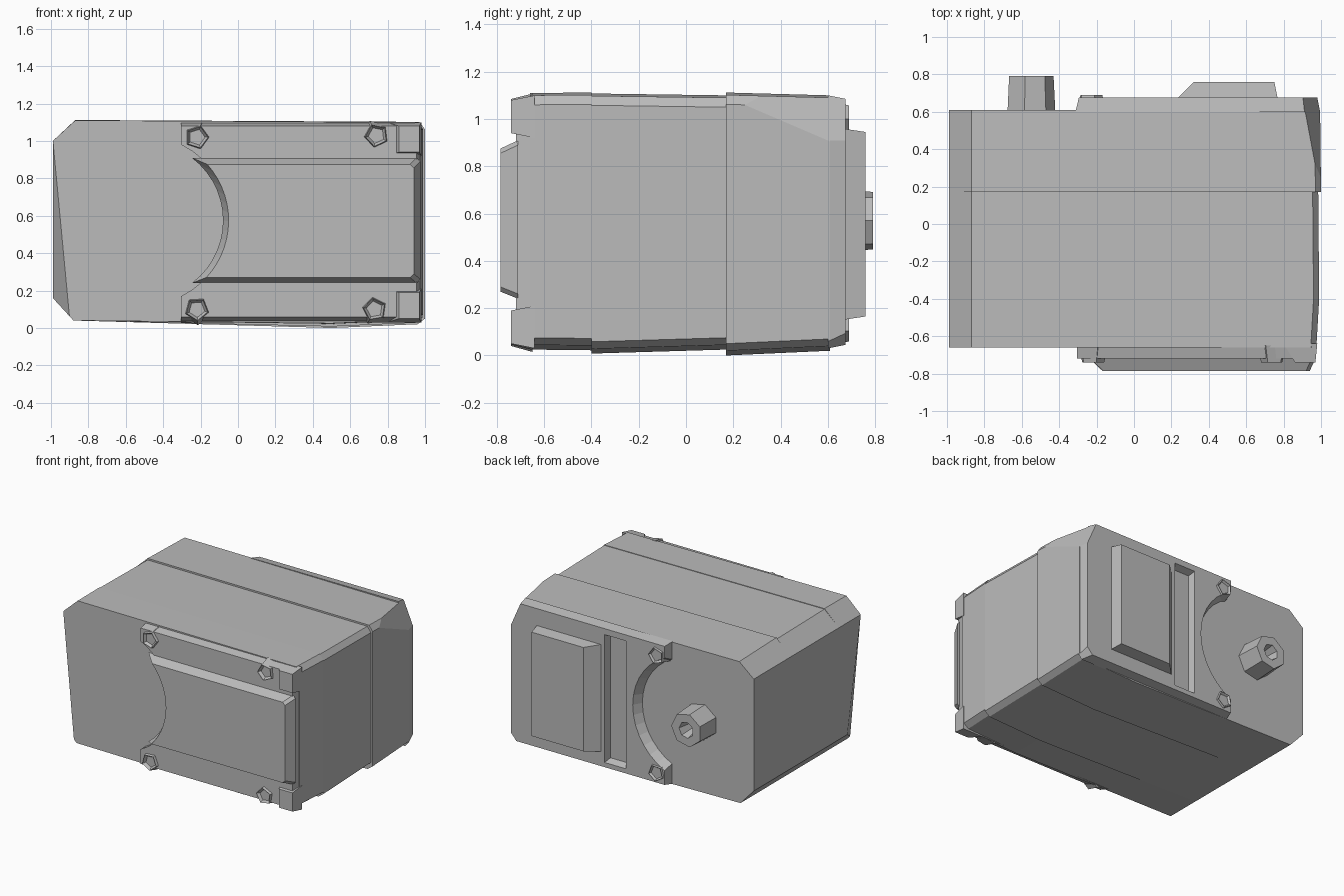
import bpy, bmesh, math
from mathutils import Vector

cube = bpy.data.objects.get("Cube")
if cube:
    bpy.data.objects.remove(cube, do_unlink=True)

GREY = (0.5, 0.5, 0.5, 1)
mat = bpy.data.materials.new("plain_grey")
mat.use_nodes = True
mat.diffuse_color = GREY
mat.node_tree.nodes["Principled BSDF"].inputs["Base Color"].default_value = GREY


def loft(name, rings, cuts=()):
    """Skin matching (x, z) outlines placed at successive y; cuts are (point, normal) planes."""
    bm = bmesh.new()
    loops = [[bm.verts.new((x, y, z)) for x, z in pts] for y, pts in rings]
    for a, b in zip(loops, loops[1:]):
        for i in range(len(a)):
            j = (i + 1) % len(a)
            bm.faces.new((a[i], a[j], b[j], b[i]))
    bm.faces.new(loops[0])
    bm.faces.new(loops[-1])
    for point, normal in cuts:
        res = bmesh.ops.bisect_plane(bm, geom=bm.verts[:] + bm.edges[:] + bm.faces[:],
                                     plane_co=point, plane_no=normal, clear_outer=True)
        edges = [e for e in res["geom_cut"] if isinstance(e, bmesh.types.BMEdge)]
        if edges:
            bmesh.ops.edgeloop_fill(bm, edges=edges)
    bmesh.ops.recalc_face_normals(bm, faces=bm.faces[:])
    mesh = bpy.data.meshes.new(name)
    bm.to_mesh(mesh)
    bm.free()
    mesh.materials.append(mat)
    obj = bpy.data.objects.new(name, mesh)
    bpy.context.collection.objects.link(obj)
    return obj


def plane(a, b, c, outward):
    """Cutting plane through three points, removing the outward side."""
    a, b, c = Vector(a), Vector(b), Vector(c)
    n = (b - a).cross(c - a).normalized()
    return a, n if n.dot(Vector(outward)) > 0 else -n


def rect(x0, x1, z0, z1):
    return [(x0, z0), (x1, z0), (x1, z1), (x0, z1)]


def ngon(x, z, r, n, turn=0.0):
    return [(x + r * math.cos(turn + math.tau * i / n),
             z + r * math.sin(turn + math.tau * i / n)) for i in range(n)]


def body_outline(right, low, high):
    return [(-0.99, 0.16), (-0.88, 0.04), (0.5, low), (right - 0.04, low + 0.02),
            (right, low + 0.05), (right, high - 0.05), (right - 0.03, high - 0.01),
            (-0.87, high), (-0.99, 1.0)]


def arc_outline(z0, z1, right, radius, steps=14, chip=0.0):
    """Plate outline whose left edge is a bite out of a circle."""
    cx, cz = -0.5, 0.575
    a0, a1 = [math.asin(max(-0.9, min(0.9, (z - cz) / radius))) for z in (z0, z1)]
    arc = [(cx + radius * math.cos(a1 + (a0 - a1) * i / steps),
            cz + radius * math.sin(a1 + (a0 - a1) * i / steps)) for i in range(steps + 1)]
    return [(arc[0][0], z1)] + arc + [(arc[-1][0], z0), (right - chip, z0),
                                      (right, z0 + chip), (right, z1 - chip), (right - chip, z1)]


# chipped rear upper corner, shared by the rear block and rear plate
rear_chip = plane((0.9, 0.68, 1.09), (1.0, 0.2, 1.08), (1.0, 0.64, 0.88), (1, 1, 1))
rear_low_chip = plane((0.92, 0.68, 0.03), (1.0, 0.55, 0.03), (1.0, 0.68, 0.12), (1, 1, -1))

# three body blocks, each slightly tapered
loft("front_block", [(-0.66, body_outline(0.975, 0.025, 1.11)),
                     (-0.40, body_outline(0.99, 0.022, 1.112))],
     [plane((-0.99, -0.5, 0.16), (-0.98, -0.66, 0.9), (-0.9, -0.66, 0.05), (-1, -1, 0))])
loft("middle_block", [(-0.40, body_outline(0.99, 0.008, 1.108)),
                      (0.17, body_outline(0.985, 0.025, 1.1))])
loft("rear_block", [(0.17, body_outline(1.0, 0.0, 1.112)),
                    (0.61, body_outline(0.995, 0.02, 1.1))], [rear_chip])

# front plate with a curved left edge, and the raised panel on it
loft("front_plate", [(-0.64, arc_outline(0.03, 1.1, 0.975, 0.45)),
                     (-0.72, arc_outline(0.06, 1.08, 0.955, 0.45))])
loft("front_panel", [(-0.71, arc_outline(0.24, 0.91, 0.975, 0.42, chip=0.02)),
                     (-0.785, arc_outline(0.27, 0.875, 0.94, 0.45, chip=0.02))])

# front corner pads
for level, z0, z1 in (("lower", 0.03, 0.21), ("upper", 0.92, 1.1)):
    loft(f"{level}_corner_pad", [(-0.64, rect(0.8, 0.98, z0, z1)),
                                 (-0.74, rect(0.86, 0.97, z0 + 0.02, z1 - 0.02))])

# rear plate with a tall slot
rear = loft("rear_plate", [(0.6, arc_outline(0.03, 1.1, 0.995, 0.43)),
                           (0.675, arc_outline(0.045, 1.085, 0.98, 0.47))],
            [rear_chip, rear_low_chip])
slot = loft("slot_cutter", [(0.625, rect(0.04, 0.19, 0.1, 1.02)),
                            (0.7, rect(0.02, 0.21, 0.07, 1.05))])
slot.hide_render = True
slot.hide_viewport = True
cut = rear.modifiers.new("slot", "BOOLEAN")
cut.operation = "DIFFERENCE"
cut.solver = "EXACT"
cut.object = slot
loft("rear_cover", [(0.66, rect(0.22, 0.77, 0.15, 0.96)),
                    (0.76, rect(0.32, 0.75, 0.165, 0.945))])

# faceted screw bosses with sunken centres
for face, y, out, spots in (("front", -0.65, -1, ((-0.22, 1.02), (-0.22, 0.1),
                                                  (0.74, 1.03), (0.73, 0.1))),
                            ("rear", 0.6, 1, ((-0.23, 1.0), (-0.23, 0.12)))):
    for i, (x, z) in enumerate(spots):
        loft(f"{face}_boss_{i + 1}", [(y, ngon(x, z, 0.085, 5, i)),
                                      (y + out * 0.09, ngon(x, z, 0.06, 5, i)),
                                      (y + out * 0.04, ngon(x, z, 0.02, 5, i))])

# hollow faceted rear peg
loft("rear_peg", [(0.59, ngon(-0.555, 0.57, 0.135, 7)), (0.79, ngon(-0.555, 0.57, 0.125, 7)),
                  (0.79, ngon(-0.555, 0.57, 0.06, 7)), (0.68, ngon(-0.555, 0.57, 0.04, 7))])
